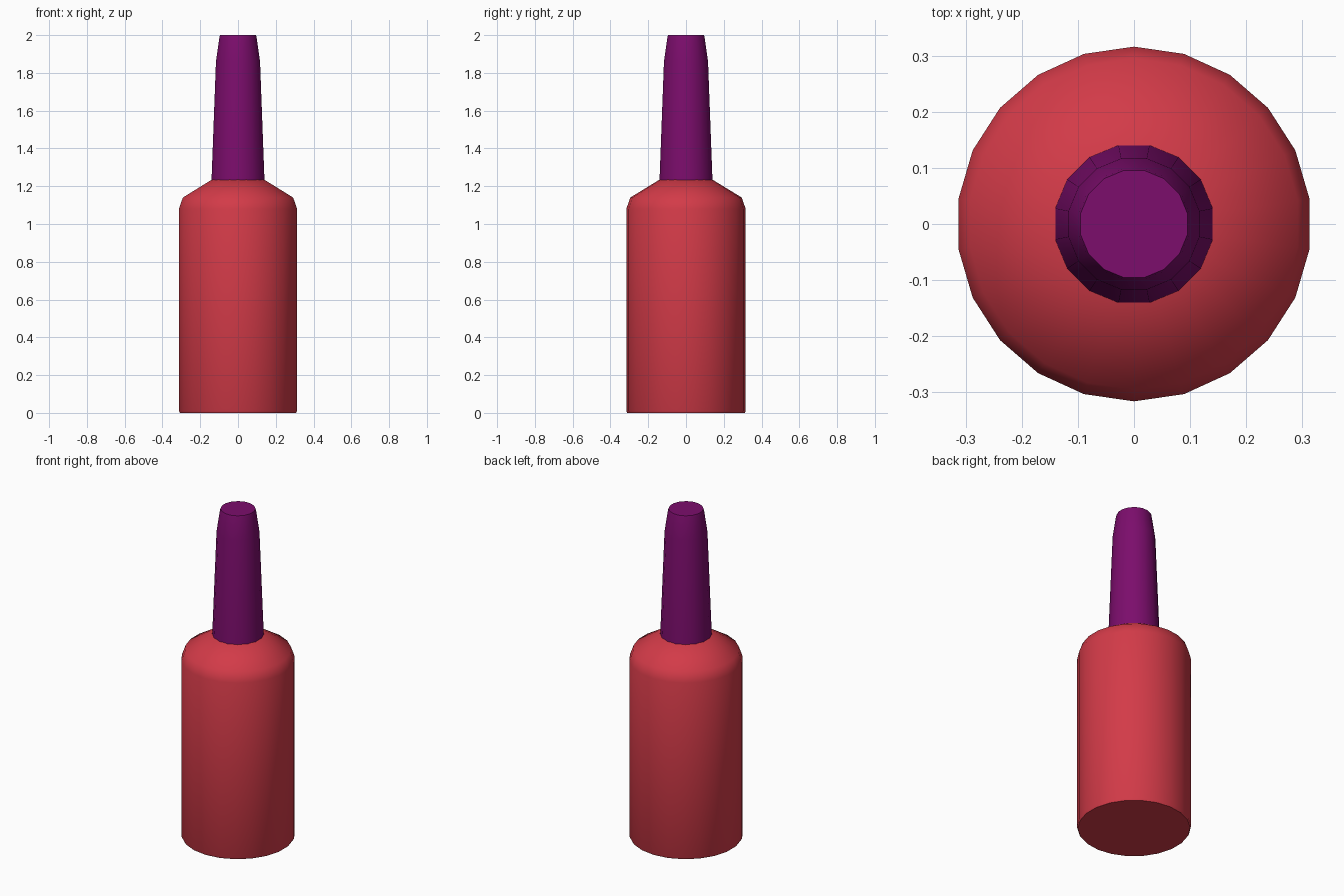
import bpy
import bmesh
import math

cube = bpy.data.objects.get("Cube")
if cube:
    bpy.data.objects.remove(cube, do_unlink=True)


def make_material(name, colour):
    mat = bpy.data.materials.new(name)
    mat.use_nodes = True
    mat.diffuse_color = colour
    mat.node_tree.nodes["Principled BSDF"].inputs["Base Color"].default_value = colour
    return mat


def lathe(name, profile, sides, mat):
    """Turn a (radius, height) profile around z and cap both ends."""
    bm = bmesh.new()
    rings = []
    for radius, z in profile:
        angles = [math.tau * (i + 0.5) / sides for i in range(sides)]
        rings.append([bm.verts.new((radius * math.cos(a), radius * math.sin(a), z))
                      for a in angles])
    for low, high in zip(rings, rings[1:]):
        for i in range(sides):
            j = (i + 1) % sides
            bm.faces.new((low[i], low[j], high[j], high[i]))
    bm.faces.new(rings[0][::-1])
    bm.faces.new(rings[-1])
    mesh = bpy.data.meshes.new(name)
    bm.to_mesh(mesh)
    bm.free()
    mesh.materials.append(mat)
    obj = bpy.data.objects.new(name, mesh)
    bpy.context.collection.objects.link(obj)
    # Smooth the round sides, keep the rims sharp
    bpy.ops.object.select_all(action="DESELECT")
    obj.select_set(True)
    bpy.context.view_layer.objects.active = obj
    bpy.ops.object.shade_smooth_by_angle(angle=math.radians(40))
    return obj


red = make_material("bottle red", (0.65, 0.043, 0.065, 1))
purple = make_material("cap purple", (0.2, 0.004, 0.15, 1))

# Bottle with rounded, sloping shoulder
lathe("bottle", [(0.311, 0), (0.316, 0.01), (0.316, 1.08), (0.295, 1.14), (0.14, 1.235)],
      22, red)

# Tall tapered cap
lathe("cap", [(0.143, 1.23), (0.119, 1.86), (0.1, 1.99), (0.097, 2.0)], 16, purple)
